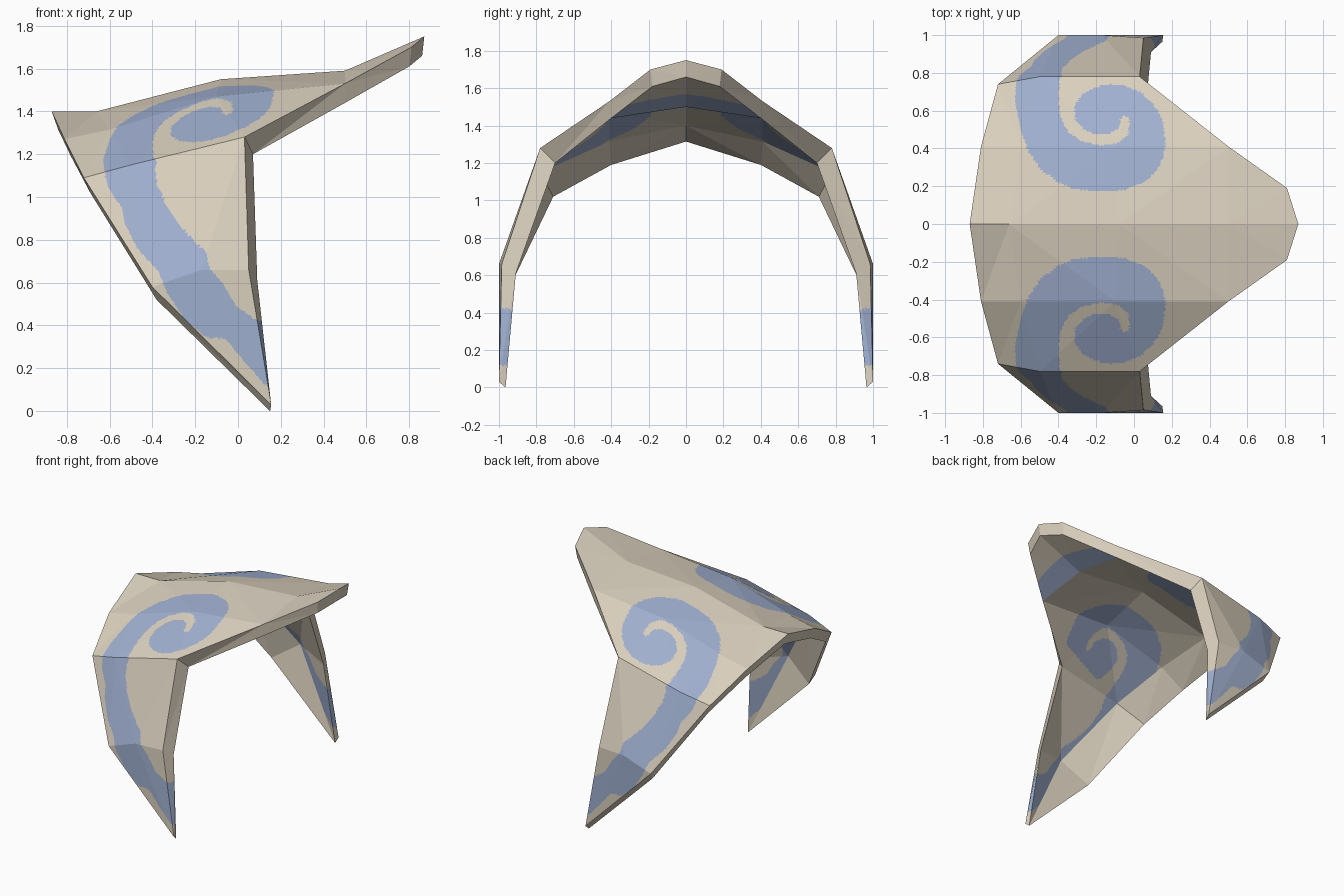
import bpy, bmesh
from mathutils import Vector

if "Cube" in bpy.data.objects:
    bpy.data.objects.remove(bpy.data.objects["Cube"])


def material(name, rgb):
    m = bpy.data.materials.new(name)
    m.diffuse_color = (*rgb, 1)
    m.use_nodes = True
    m.node_tree.nodes["Principled BSDF"].inputs["Base Color"].default_value = m.diffuse_color
    return m


CREAM = material("cream", (0.69, 0.62, 0.505))
BLUE = material("pale blue", (0.345, 0.425, 0.62))

# Corner points of one half: r = ridge, s = shoulder fold, t = peak corner,
# k = crease above the leg, m = middle of the leg, p = toe.
# Capital letters are the matching inner corners of the thick rim.
P = {
    "r0": (-.87, 0, 1.40), "r1": (-.66, 0, 1.40), "r2": (-.08, 0, 1.55),
    "r3": (.50, 0, 1.59), "r4": (.87, 0, 1.75), "t": (.81, .19, 1.70),
    "s0": (-.81, .41, 1.27), "s1": (-.60, .41, 1.315), "s2": (-.10, .41, 1.47),
    "s3": (.50, .41, 1.53),
    "k0": (-.72, .74, 1.09), "k1": (-.50, .78, 1.15), "k2": (.03, .78, 1.28),
    "m0": (-.40, 1, .58), "m1": (-.17, 1, .66), "m2": (.05, .985, .66),
    "p": (.155, 1, .03),
}
INNER = {
    "R0": (-.84, 0, 1.315), "S0": (-.78, .40, 1.19), "K0": (-.69, .71, 1.02),
    "M0": (-.38, .95, .52), "P": (.15, .965, 0),
    "R3": (.50, 0, 1.50), "R4": (.86, 0, 1.66), "T": (.80, .18, 1.61),
    "S3": (.50, .40, 1.44), "K2": (.07, .70, 1.20), "M2": (.09, .91, .61),
}
P.update(INNER)

# Painted spiral seen from above (x, y)
SPIRAL = [
    (-.62, .82), (-.63, .65), (-.60, .50), (-.56, .39), (-.50, .30), (-.42, .23),
    (-.33, .19), (-.20, .17), (-.05, .18), (.05, .22), (.11, .27), (.155, .35),
    (.17, .43), (.15, .55), (.10, .64), (.03, .70), (-.06, .735), (-.13, .74),
    (-.20, .725), (-.28, .68), (-.315, .62), (-.31, .55), (-.26, .495),
    (-.19, .473), (-.12, .483), (-.075, .51), (-.075, .55), (-.055, .577),
    (-.03, .565), (-.02, .52), (-.035, .47), (-.08, .43), (-.17, .415),
    (-.28, .44), (-.35, .49), (-.39, .57), (-.40, .65), (-.39, .82),
]
# Painted stripe down the leg seen from the front (x, z)
STRIPE = [
    (-.62, 1.25), (-.62, 1.10), (-.60, 1.03), (-.54, .95), (-.53, .88), (-.47, .76),
    (-.37, .65), (-.33, .55), (-.25, .43), (-.15, .345), (-.06, .34), (.03, .23),
    (.13, .12), (.20, .10), (.20, .38), (.08, .43), (-.01, .49), (-.06, .58),
    (-.13, .66), (-.15, .74), (-.23, .82), (-.32, .93), (-.38, 1.07), (-.39, 1.25),
]


def inside(x, y, poly):
    hit = False
    for (x1, y1), (x2, y2) in zip(poly, poly[1:] + poly[:1]):
        if (y1 > y) != (y2 > y) and x < x1 + (y - y1) * (x2 - x1) / (y2 - y1):
            hit = not hit
    return hit


def pattern(c):
    if c.z > 1.273 + .245 * c.x:
        return inside(c.x, c.y, SPIRAL)
    return inside(c.x, c.z, STRIPE)


def under_peak(c):
    return c.x < .655 - .3 * c.y * c.y


def part(name, faces, outward, paint=None):
    """Half a part from named corners, mirrored; paint picks the blue faces."""
    bm = bmesh.new()
    verts = {}
    for face in faces:
        keys = face.split()
        for k in keys:
            if k not in verts:
                verts[k] = bm.verts.new(P[k])
        bm.faces.new([verts[k] for k in keys])
    bmesh.ops.triangulate(bm, faces=bm.faces[:])
    bm.normal_update()
    for f in bm.faces:
        if f.normal.dot(outward(f.calc_center_median())) < 0:
            f.normal_flip()
    if paint:
        bmesh.ops.subdivide_edges(bm, edges=bm.edges[:], cuts=32, use_grid_fill=True)
        for f in bm.faces:
            f.material_index = int(paint(f.calc_center_median()))
    me = bpy.data.meshes.new(name)
    bm.to_mesh(me)
    bm.free()
    me.materials.append(CREAM)
    me.materials.append(BLUE)
    ob = bpy.data.objects.new(name, me)
    bpy.context.collection.objects.link(ob)
    mirror = ob.modifiers.new("mirror", 'MIRROR')
    mirror.use_axis = (False, True, False)
    return ob


def strip(a, b):
    """Quads between two chains of corners."""
    a, b = a.split(), b.split()
    return [f"{a[i]} {a[i+1]} {b[i+1]} {b[i]}" for i in range(len(a) - 1)]


CENTRE = Vector((-.1, 0, .6))
away = lambda c: c - CENTRE
toward = lambda c: CENTRE - c

# Outer shell: peak, roof and legs
part("outer_shell", [
    "r0 r1 s0", "r1 s1 s0", "r1 r2 s2 s1", "r2 r3 s3 s2", "r3 r4 t s3",
    "s0 s1 k1 k0", "s1 s2 k2 k1", "s2 s3 k2",
    "k0 k1 m1 m0", "k1 k2 m1", "k2 m2 m1", "m0 m1 p", "m1 m2 p"], away, pattern)

# Thick rims along the front and back edges
part("front_rim", strip("r4 t s3 k2", "R4 T S3 K2"), lambda c: Vector((1, 0, 0)))
part("front_leg_rim", strip("k2 m2 p", "K2 M2 P"), lambda c: Vector((1, 0, 0)), pattern)
part("back_rim", strip("r0 s0 k0 m0 p", "R0 S0 K0 M0 P"), lambda c: Vector((-1, 0, 0)))

# Inner linings that taper from the rims into the shell
part("peak_lining", ["R3 R4 T S3"], toward, under_peak)
part("front_lining", ["r2 R3 S3 s2", "s2 S3 K2", "s2 K2 k1", "k1 K2 m1",
                      "K2 M2 m1", "m1 M2 P"], toward, pattern)
part("back_lining", strip("r1 s1 k1 m1", "R0 S0 K0 M0") + ["m1 M0 P"], toward)
